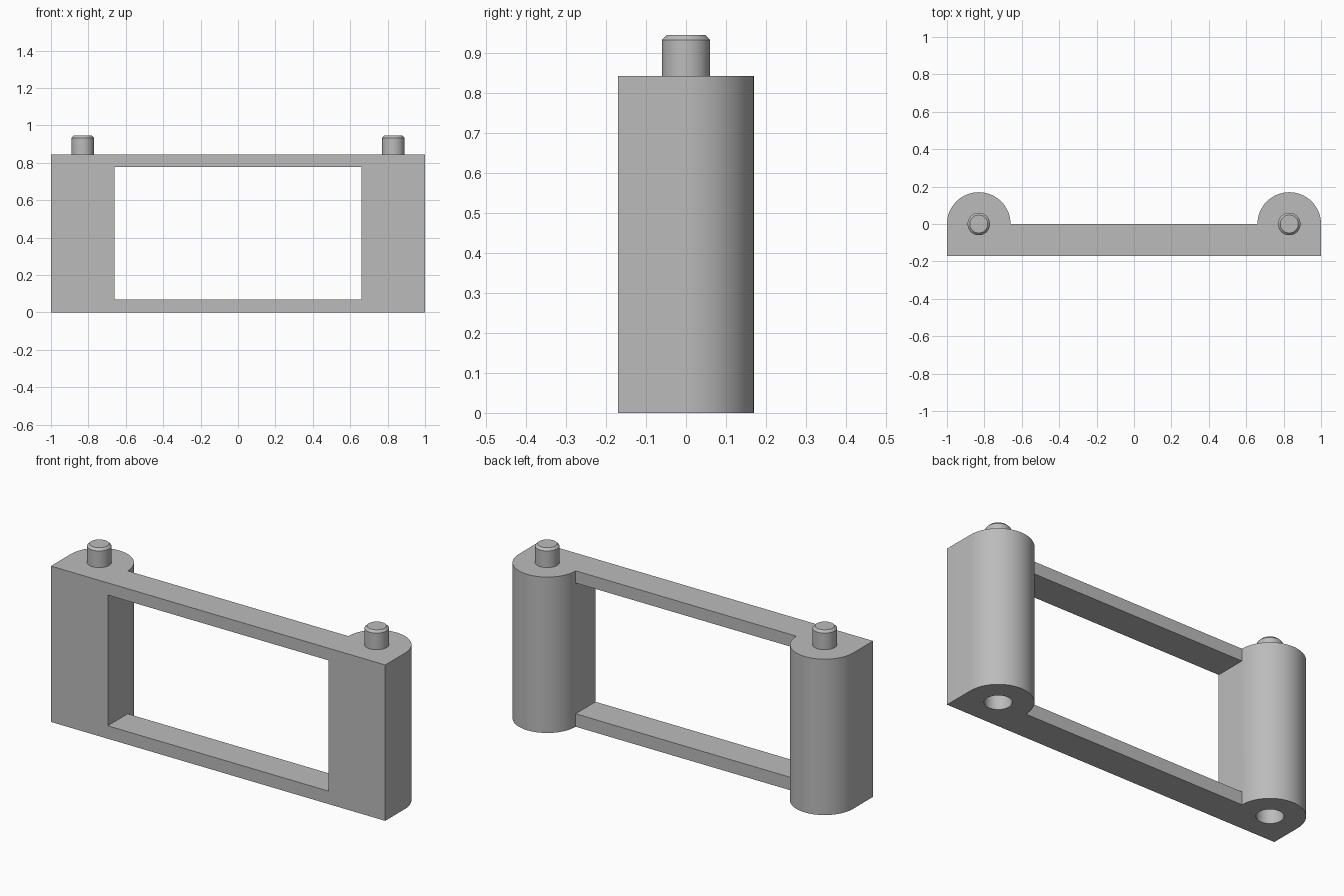
import bpy
import bmesh
import math

cube = bpy.data.objects.get("Cube")
if cube:
    bpy.data.objects.remove(cube, do_unlink=True)

POST_X, POST_R = 0.83, 0.17
HEIGHT, PIN_TOP, PIN_R, CHAMFER = 0.843, 0.945, 0.06, 0.012
WINDOW_LOW, WINDOW_HIGH = 0.07, 0.777
HOLE_R, HOLE_DEPTH = 0.066, 0.11

grey = bpy.data.materials.new("light_grey")
grey.use_nodes = True
colour = (0.5, 0.5, 0.5, 1)
grey.diffuse_color = colour
grey.node_tree.nodes["Principled BSDF"].inputs["Base Color"].default_value = colour


def make_object(name, bm):
    bmesh.ops.recalc_face_normals(bm, faces=bm.faces)
    mesh = bpy.data.meshes.new(name)
    bm.to_mesh(mesh)
    bm.free()
    mesh.materials.append(grey)
    obj = bpy.data.objects.new(name, mesh)
    bpy.context.collection.objects.link(obj)
    return obj


def select_only(obj):
    bpy.ops.object.select_all(action="DESELECT")
    obj.select_set(True)
    bpy.context.view_layer.objects.active = obj


def prism(name, outline, low, high):
    bm = bmesh.new()
    face = bm.faces.new([bm.verts.new((x, y, low)) for x, y in outline])
    top = bmesh.ops.extrude_face_region(bm, geom=[face])["geom"]
    verts = [v for v in top if isinstance(v, bmesh.types.BMVert)]
    bmesh.ops.translate(bm, verts=verts, vec=(0, 0, high - low))
    return make_object(name, bm)


def arc(x, radius, end, steps):
    return [(x + radius * math.cos(end * i / steps), radius * math.sin(end * i / steps))
            for i in range(steps + 1)]


def cut(target, cutter):
    cutter.hide_render = True
    mod = target.modifiers.new("cut", "BOOLEAN")
    mod.operation = "DIFFERENCE"
    mod.solver = "EXACT"
    mod.object = cutter
    select_only(target)
    bpy.ops.object.modifier_apply(modifier=mod.name)
    bpy.data.objects.remove(cutter, do_unlink=True)


# Frame: flat front, with a rounded post at each end of the back
outline = [(-1, -POST_R), (1, -POST_R)]
for x in (POST_X, -POST_X):
    outline += arc(x, POST_R, math.pi, 32)
frame = prism("frame", outline, 0, HEIGHT)

# Window between the posts
inner = POST_X - POST_R
window = [(-inner, -0.3), (inner, -0.3), (inner, 0.05), (-inner, 0.05)]
cut(frame, prism("window_cutter", window, WINDOW_LOW, WINDOW_HIGH))

# Blind sockets under the posts
for x in (-POST_X, POST_X):
    circle = arc(x, HOLE_R, math.tau, 48)[:-1]
    cut(frame, prism("socket_cutter", circle, -0.05, HOLE_DEPTH))

# Chamfered pins on top of the posts
pins = []
for name, x in (("left_pin", POST_X), ("right_pin", -POST_X)):
    pin = prism(name, arc(x, PIN_R, math.tau, 48)[:-1], HEIGHT, PIN_TOP)
    bm = bmesh.new()
    bm.from_mesh(pin.data)
    rim = [e for e in bm.edges if all(v.co.z > PIN_TOP - 0.001 for v in e.verts)]
    bmesh.ops.bevel(bm, geom=rim, offset=CHAMFER, segments=1, affect="EDGES")
    bm.to_mesh(pin.data)
    bm.free()
    pins.append(pin)

for obj in [frame] + pins:
    select_only(obj)
    bpy.ops.object.shade_smooth_by_angle(angle=math.radians(30))
